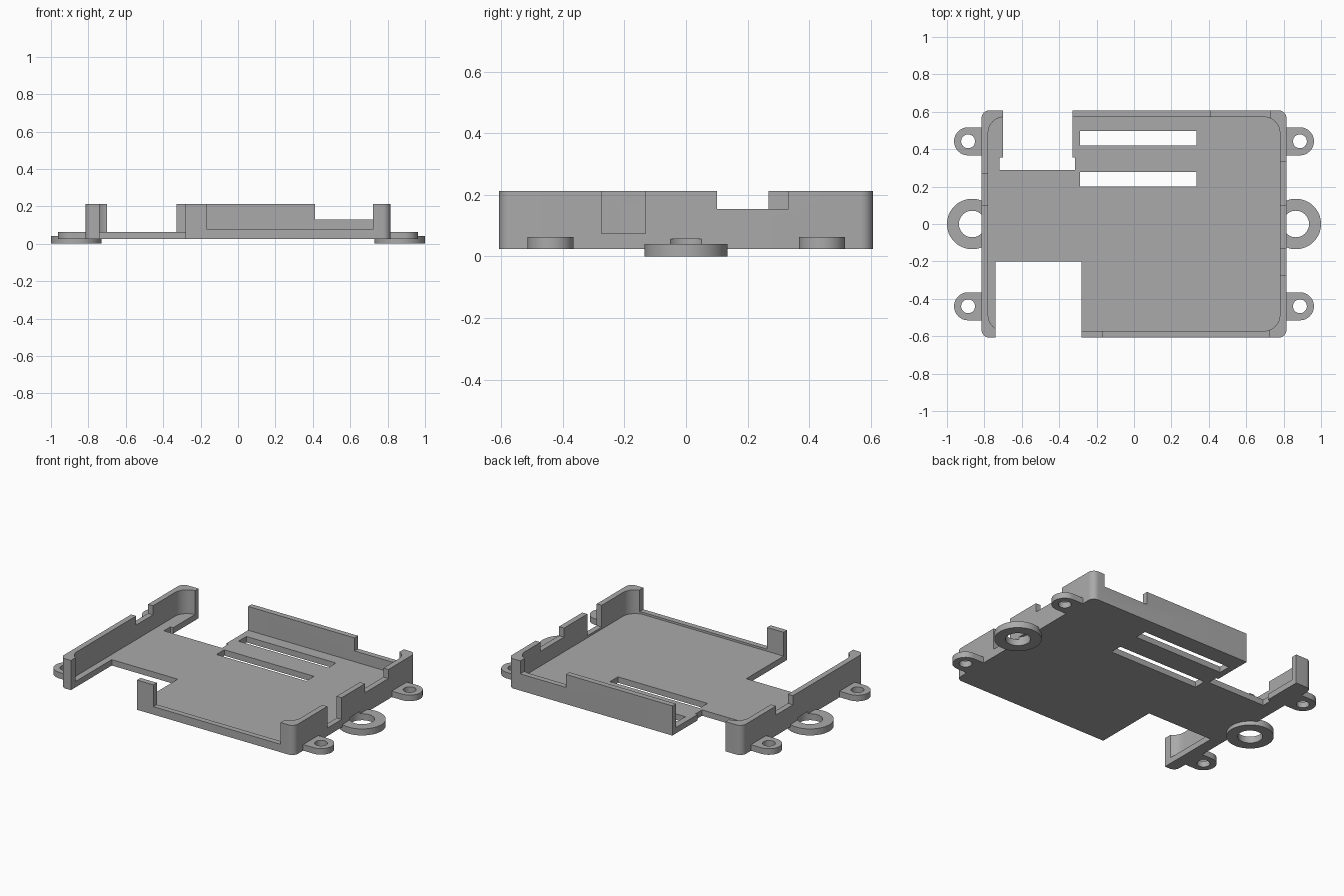
import bpy, bmesh
from math import sin, cos, pi, radians

default = bpy.data.objects.get("Cube")
if default:
    bpy.data.objects.remove(default, do_unlink=True)

grey = bpy.data.materials.new("plain grey plastic")
grey.use_nodes = True
grey.diffuse_color = (0.4, 0.4, 0.4, 1)
grey.node_tree.nodes["Principled BSDF"].inputs["Base Color"].default_value = (0.4, 0.4, 0.4, 1)

BOTTOM, FLOOR, TOP = 0.025, 0.062, 0.212
HALF_X, HALF_Y, WALL = 0.815, 0.607, 0.035


def extrude(name, outline, z0, z1):
    """Solid made by extruding a counter-clockwise outline."""
    bm = bmesh.new()
    face = bm.faces.new([bm.verts.new((x, y, z0)) for x, y in outline])
    grown = bmesh.ops.extrude_face_region(bm, geom=[face])
    top = [v for v in grown["geom"] if isinstance(v, bmesh.types.BMVert)]
    bmesh.ops.translate(bm, verts=top, vec=(0, 0, z1 - z0))
    bmesh.ops.recalc_face_normals(bm, faces=bm.faces)
    mesh = bpy.data.meshes.new(name)
    bm.to_mesh(mesh)
    bm.free()
    mesh.materials.append(grey)
    obj = bpy.data.objects.new(name, mesh)
    bpy.context.scene.collection.objects.link(obj)
    return obj


def arc(cx, cy, r, start, end, n):
    return [(cx + r * cos(start + (end - start) * i / n),
             cy + r * sin(start + (end - start) * i / n)) for i in range(n + 1)]


def rounded(hx, hy, r):
    points = []
    for i, (sx, sy) in enumerate([(1, 1), (-1, 1), (-1, -1), (1, -1)]):
        points += arc(sx * (hx - r), sy * (hy - r), r, i * pi / 2, (i + 1) * pi / 2, 8)
    return points


def circle(cx, cy, r):
    return arc(cx, cy, r, 0, 2 * pi, 48)[:-1]


def box(x0, x1, y0, y1, z0, z1):
    return extrude("cutter", [(x0, y0), (x1, y0), (x1, y1), (x0, y1)], z0, z1)


def carve(obj, cutters):
    """Subtract every cutter, bake the result and smooth the curved sides."""
    for cutter in cutters:
        cutter.hide_render = True
        mod = obj.modifiers.new("cut", "BOOLEAN")
        mod.operation, mod.solver, mod.object = "DIFFERENCE", "EXACT", cutter
    graph = bpy.context.evaluated_depsgraph_get()
    mesh = bpy.data.meshes.new_from_object(obj.evaluated_get(graph))
    obj.modifiers.clear()
    obj.data = mesh
    for cutter in cutters:
        bpy.data.objects.remove(cutter, do_unlink=True)
    bpy.ops.object.select_all(action="DESELECT")
    obj.select_set(True)
    bpy.context.view_layer.objects.active = obj
    bpy.ops.object.shade_smooth_by_angle(angle=radians(30))


# Tray with its hollow
tray = extrude("tray", rounded(HALF_X, HALF_Y, 0.04), BOTTOM, TOP)
cutters = [extrude("cutter", rounded(HALF_X - WALL, HALF_Y - WALL, 0.085), FLOOR, 0.4)]

# Openings through floor and wall, then the two floor slots
through = [(-0.74, -0.28, -0.8, -0.2), (-0.7, -0.33, 0.32, 0.8),
           (-0.72, -0.315, 0.29, 0.355),
           (-0.29, 0.335, 0.42, 0.497), (-0.29, 0.335, 0.2, 0.278)]
cutters += [box(*area, -0.2, 0.5) for area in through]

# Notches in the rim: front, back, left, left, right
notches = [(-0.165, 0.722, -0.7, -0.55, 0.075), (0.412, 0.73, 0.55, 0.7, 0.13),
           (0.76, 0.9, -0.275, -0.132, 0.075), (0.76, 0.9, 0.1, 0.333, 0.155),
           (-0.9, -0.76, 0.1, 0.268, 0.155)]
cutters += [box(*notch, 0.5) for notch in notches]

# Ring holes bite slightly into the tray
cutters += [extrude("cutter", circle(s * 0.865, 0, 0.071), -0.1, 0.056) for s in (-1, 1)]
carve(tray, cutters)

# Mounting rings and screw ears on both sides
for s, side in ((1, "left"), (-1, "right")):
    ring = extrude(side + "_mounting_ring", circle(s * 0.865, 0, 0.135), 0, 0.041)
    carve(ring, [extrude("cutter", circle(s * 0.865, 0, 0.071), -0.1, 0.2)])
    for y, end in ((-0.44, "front"), (0.442, "back")):
        cx = s * 0.887
        turn = 0 if s > 0 else pi
        outline = arc(cx, y, 0.075, turn - pi / 2, turn + pi / 2, 24)
        outline += [(s * 0.805, y + s * 0.075), (s * 0.805, y - s * 0.075)]
        ear = extrude(f"{end}_{side}_screw_ear", outline, BOTTOM, 0.063)
        carve(ear, [extrude("cutter", circle(cx, y, 0.037), -0.1, 0.2)])
